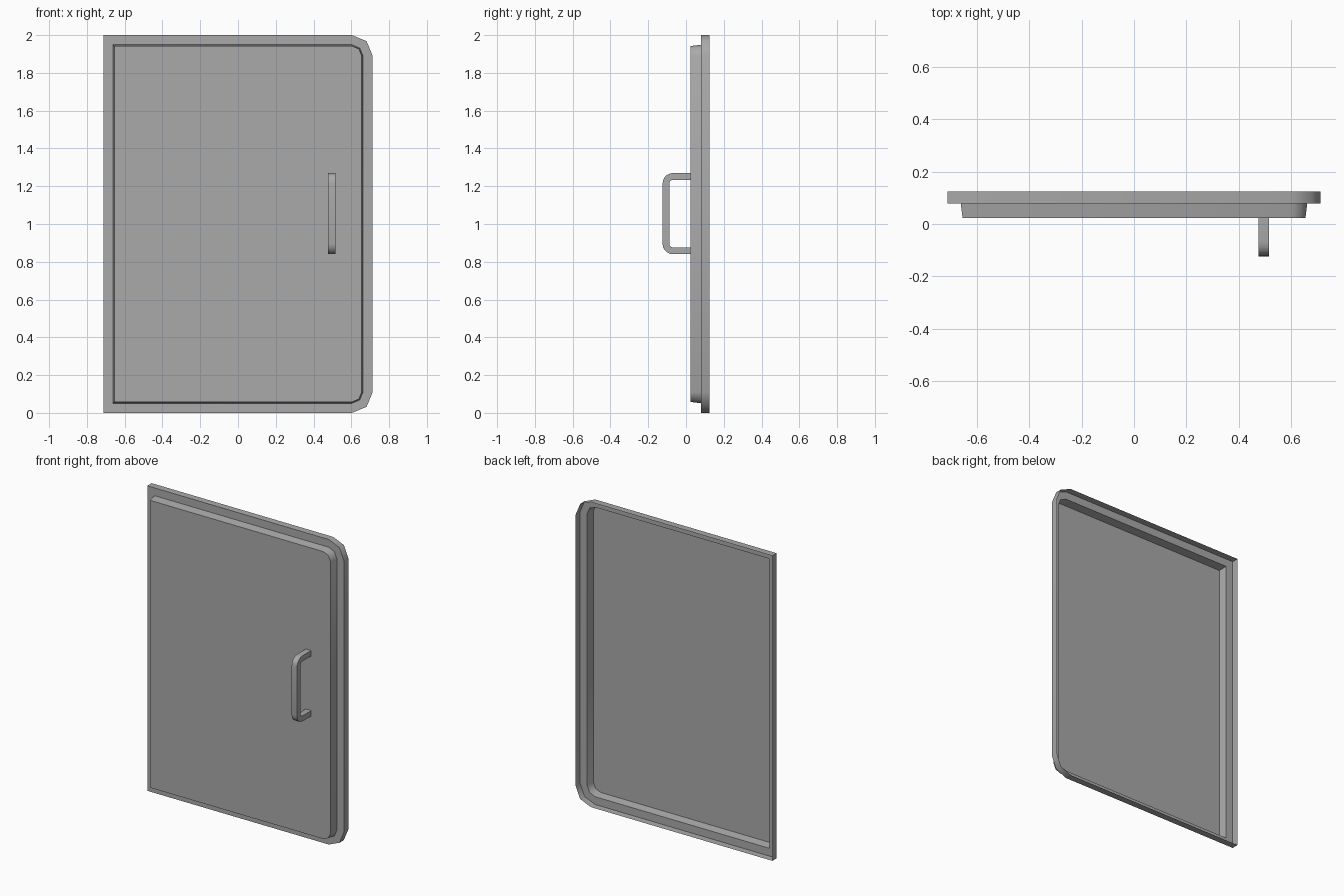
import bpy, bmesh, math

cube = bpy.data.objects.get("Cube")
if cube:
    bpy.data.objects.remove(cube, do_unlink=True)

# One plain metal colour
GREY = (0.4, 0.4, 0.4, 1.0)
metal = bpy.data.materials.new("grey metal")
metal.use_nodes = True
metal.diffuse_color = GREY
metal.node_tree.nodes["Principled BSDF"].inputs["Base Color"].default_value = GREY

HALF_W, HEIGHT, CORNER = 0.713, 2.0, 0.11
BACK, FLANGE, FACE = 0.124, 0.079, 0.023


def arc(cx, cz, radius, start, end, steps):
    """Points along an arc, angles in degrees."""
    angles = [math.radians(start + (end - start) * i / steps) for i in range(steps + 1)]
    return [(cx + radius * math.cos(a), cz + radius * math.sin(a)) for a in angles]


def outline(inset):
    """Door outline: square on the hinge side, rounded on the handle side."""
    x = HALF_W - CORNER
    left, low, high = inset - HALF_W, inset, HEIGHT - inset
    r = CORNER - inset
    return ([(left, high), (left, low)]
            + arc(x, CORNER, r, -90, 0, 2)
            + arc(x, HEIGHT - CORNER, r, 0, 90, 2))


def finish(bm, name):
    mesh = bpy.data.meshes.new(name)
    bm.to_mesh(mesh)
    bm.free()
    obj = bpy.data.objects.new(name, mesh)
    bpy.context.collection.objects.link(obj)
    mesh.materials.append(metal)
    bpy.ops.object.select_all(action='DESELECT')
    obj.select_set(True)
    bpy.context.view_layer.objects.active = obj
    bpy.ops.object.shade_smooth_by_angle(angle=math.radians(50))
    return obj


# Door: a pressed sheet with an edge lip, a flange and a raised panel, open behind
bm = bmesh.new()
rings = [[bm.verts.new((x, y, z)) for x, z in outline(inset)]
         for inset, y in ((0, BACK), (0, FLANGE), (0.051, FLANGE), (0.058, FACE))]
for outer, inner in zip(rings, rings[1:]):
    for i in range(len(outer)):
        j = (i + 1) % len(outer)
        bm.faces.new((outer[i], outer[j], inner[j], inner[i]))
bm.faces.new(rings[-1])
finish(bm, "door_panel")

# Handle: a flat bar bent into a bracket
BAR, BEND, REACH = 0.036, 0.055, -0.124
LOW, HIGH = 0.84, 1.27
X0, X1 = 0.476, 0.515


def bracket(inset):
    """Side path (y, z) of the bar, from its top foot to its bottom foot."""
    r, y = BEND - inset, REACH + BEND
    return ([(FACE, HIGH - inset)]
            + arc(y, HIGH - BEND, r, 90, 180, 5)
            + arc(y, LOW + BEND, r, 180, 270, 5)
            + [(FACE, LOW + inset)])


bm = bmesh.new()
sections = []
for (yo, zo), (yi, zi) in zip(bracket(0), bracket(BAR)):
    corners = ((X0, yo, zo), (X1, yo, zo), (X1, yi, zi), (X0, yi, zi))
    sections.append([bm.verts.new(c) for c in corners])
for a, b in zip(sections, sections[1:]):
    for i in range(4):
        j = (i + 1) % 4
        bm.faces.new((a[i], a[j], b[j], b[i]))
bm.faces.new(sections[0])
bm.faces.new(sections[-1])
bmesh.ops.recalc_face_normals(bm, faces=bm.faces[:])
finish(bm, "handle")
